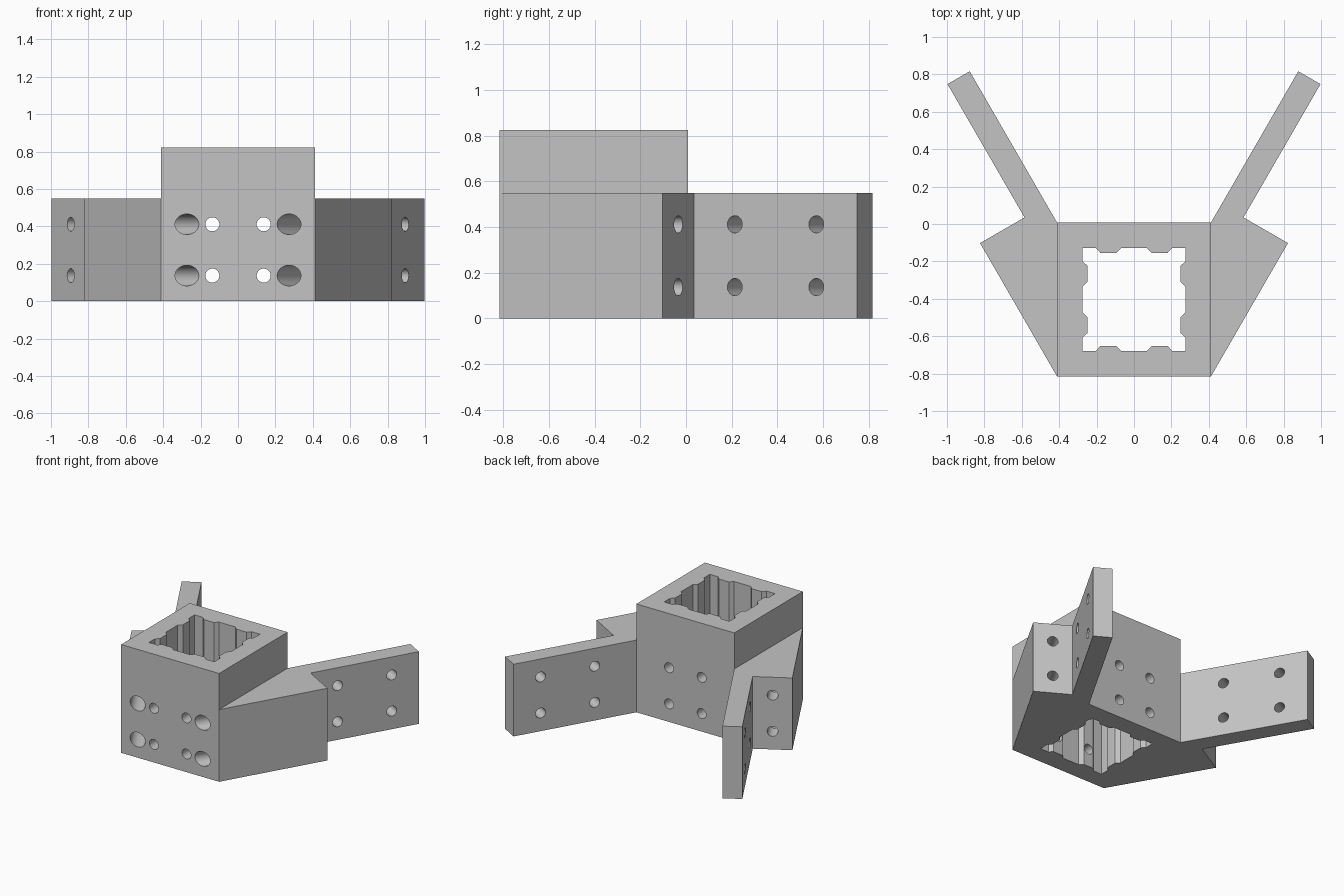
import bpy, bmesh, math
from mathutils import Vector, Matrix

if "Cube" in bpy.data.objects:
    bpy.data.objects.remove(bpy.data.objects["Cube"], do_unlink=True)

W = 0.1372                      # wall thickness, the base module
HALF = 3 * W                    # half width of the socket
FRONT, BACK = -0.815, 0.008
MID = (FRONT + BACK) / 2
TALL, LOW = 6 * W, 4 * W        # socket and wing heights
ROWS = (W, 3 * W)               # heights of the bolt rows
BOLT, ACCESS = 0.0375, 0.055    # hole radii

grey = bpy.data.materials.new("plain grey")
grey.use_nodes = True
grey.diffuse_color = (0.55, 0.55, 0.55, 1)
grey.node_tree.nodes["Principled BSDF"].inputs["Base Color"].default_value = grey.diffuse_color


def finish(name, bm):
    bmesh.ops.recalc_face_normals(bm, faces=bm.faces)
    mesh = bpy.data.meshes.new(name)
    bm.to_mesh(mesh)
    bm.free()
    mesh.materials.append(grey)
    obj = bpy.data.objects.new(name, mesh)
    bpy.context.collection.objects.link(obj)
    return obj


def prism(name, outline, low, high):
    bm = bmesh.new()
    face = bm.faces.new([bm.verts.new((p[0], p[1], low)) for p in outline])
    ext = bmesh.ops.extrude_face_region(bm, geom=[face])
    moved = [v for v in ext["geom"] if isinstance(v, bmesh.types.BMVert)]
    bmesh.ops.translate(bm, verts=moved, vec=(0, 0, high - low))
    return finish(name, bm)


def rod(name, start, end, radius):
    axis = end - start
    place = Matrix.Translation((start + end) / 2) @ axis.to_track_quat("Z", "Y").to_matrix().to_4x4()
    bm = bmesh.new()
    bmesh.ops.create_cone(bm, cap_ends=True, segments=40, radius1=radius,
                          radius2=radius, depth=axis.length, matrix=place)
    return finish(name, bm)


def combine(target, tool, operation):
    tool.hide_render = True
    mod = target.modifiers.new(tool.name, "BOOLEAN")
    mod.operation, mod.solver, mod.object = operation, "EXACT", tool
    bpy.context.view_layer.objects.active = target
    bpy.ops.object.modifier_apply(modifier=mod.name)
    bpy.data.objects.remove(tool, do_unlink=True)


# Socket block
bracket = prism("bracket", [(-HALF, FRONT), (HALF, FRONT), (HALF, BACK), (-HALF, BACK)], 0, TALL)

# Angled wings, each a thick shoulder with a thin mounting plate
along = Vector((0.5, math.sqrt(0.75), 0))
across = Vector((math.sqrt(0.75), -0.5, 0))
corner = Vector((HALF, FRONT, 0))
shoulder = corner + 6 * W * along
step = shoulder - 2 * W * across
tip = step + 6 * W * along
inside = HALF - 0.05
for side in (1, -1):
    outline = [corner, shoulder, step, tip, tip - W * across, Vector((HALF, BACK, 0)),
               (inside, BACK - 0.1), (inside, FRONT + 0.2)]
    wing = prism("wing", [(side * p[0], p[1]) for p in outline], 0, LOW)
    combine(bracket, wing, "UNION")

# Ribbed bore: two shallow ribs on each of the four walls
edge = 2 * W
wall = [(-edge, edge)]
for c in (-W, W):
    wall += [(c - 0.067, edge), (c - 0.042, edge - 0.026),
             (c + 0.042, edge - 0.026), (c + 0.067, edge)]
profile = []
for quarter in range(4):
    turn = Matrix.Rotation(-quarter * math.pi / 2, 2)
    profile += [turn @ Vector(p) + Vector((0, MID)) for p in wall]
combine(bracket, prism("bore", profile, -0.1, TALL + 0.1), "DIFFERENCE")

# Bolt holes, repeated on both sides and in both rows
seat = step + W * across
for side in (1, -1):
    for z in ROWS:
        def cut(name, start, end, radius):
            a, b = (Vector((side * p.x, p.y, z)) for p in (start, end))
            combine(bracket, rod(name, a, b, radius), "DIFFERENCE")

        # straight through the front and back walls
        cut("socket_hole", Vector((W, FRONT - 0.1, 0)), Vector((W, BACK + 0.1, 0)), BOLT)
        # wide access hole from the front, narrowing at the shoulder
        line = seat + 0.017 * across
        cut("access_hole", line - 8 * W * along, line - W * along, ACCESS)
        cut("shoulder_hole", seat - 1.5 * W * along, seat + W * along, BOLT)
        # two holes through the mounting plate
        for share in (1.5, 4.5):
            spot = step + share * W * along
            cut("plate_hole", spot - 2 * W * across, spot + W * across, BOLT)

# Smooth hole walls, sharp block edges
bpy.ops.object.select_all(action="DESELECT")
bracket.select_set(True)
bpy.context.view_layer.objects.active = bracket
bpy.ops.object.shade_smooth_by_angle(angle=math.radians(25))
